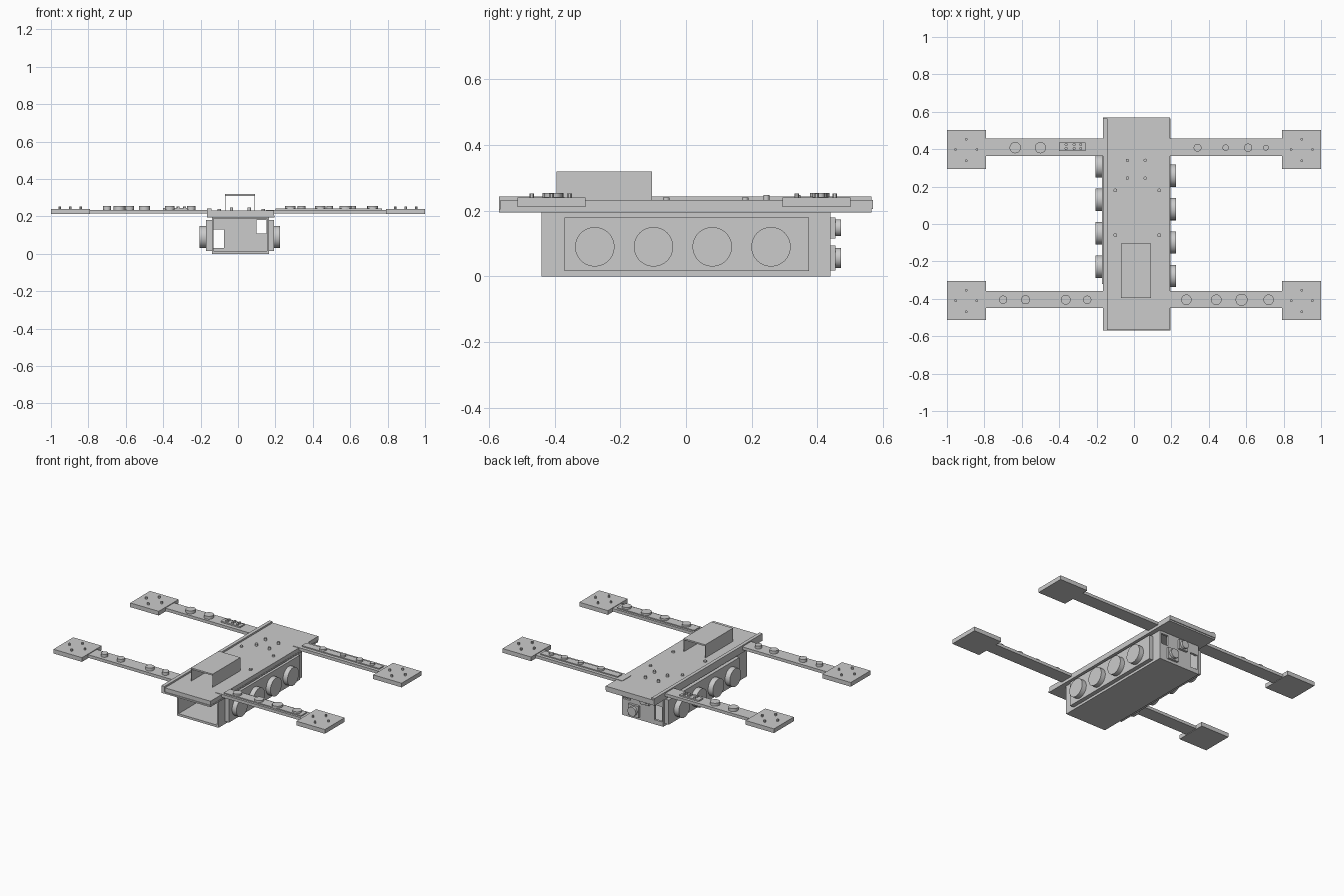
import bpy
from math import pi

cube = bpy.data.objects.get("Cube")
if cube:
    bpy.data.objects.remove(cube, do_unlink=True)

grey = bpy.data.materials.new("plain grey")
grey.use_nodes = True
COLOUR = (0.6, 0.6, 0.6, 1)
grey.diffuse_color = COLOUR
grey.node_tree.nodes["Principled BSDF"].inputs["Base Color"].default_value = COLOUR


def box(name, x, y, z):
    """Box from (low, high) ranges on each axis."""
    bpy.ops.mesh.primitive_cube_add(size=1, location=[sum(r) / 2 for r in (x, y, z)])
    ob = bpy.context.object
    ob.name = name
    ob.scale = [r[1] - r[0] for r in (x, y, z)]
    bpy.ops.object.transform_apply(location=False, rotation=False, scale=True)
    ob.data.materials.append(grey)
    return ob


def disc(name, centre, radius, depth, axis="z", sides=32):
    """Smooth-sided cylinder centred at a point, along one axis."""
    turn = {"x": (0, pi / 2, 0), "y": (pi / 2, 0, 0), "z": (0, 0, 0)}[axis]
    bpy.ops.mesh.primitive_cylinder_add(vertices=sides, radius=radius, depth=depth,
                                        location=centre, rotation=turn)
    ob = bpy.context.object
    ob.name = name
    ob.data.materials.append(grey)
    bpy.ops.object.shade_smooth_by_angle()
    return ob


def cut(target, cutter):
    cutter.hide_render = True
    mod = target.modifiers.new("cut", "BOOLEAN")
    mod.operation = "DIFFERENCE"
    mod.solver = "EXACT"
    mod.object = cutter
    bpy.context.view_layer.objects.active = target
    bpy.ops.object.modifier_apply(modifier=mod.name)
    bpy.data.objects.remove(cutter, do_unlink=True)


# Hollow lower hull: open front, two windows in the back wall
hull = box("lower_hull", (-0.14, 0.165), (-0.44, 0.44), (0, 0.2))
cut(hull, box("hull_cavity", (-0.13, 0.155), (-0.5, 0.425), (0.015, 0.19)))
cut(hull, box("low_window", (-0.13, -0.075), (0.4, 0.5), (0.03, 0.13)))
cut(hull, box("high_window", (0.1, 0.153), (0.4, 0.5), (0.11, 0.18)))

# Side panels with their row of round drums
for side, x0, x1, x2, shift in (("left", 0.165, 0.193, 0.225, 0),
                                ("right", -0.14, -0.17, -0.205, 0.05)):
    box(side + "_panel", sorted((x0, x1)),
        (-0.37 + shift, 0.375 + shift), (0.016, 0.18))
    for i in range(4):
        y = -0.278 + 0.179 * i + shift
        disc(f"{side}_drum_{i + 1}", ((x0 + x2) / 2, y, 0.09), 0.06, abs(x2 - x0), "x", 48)

# Back fittings: square plate with a round knob
for name, x, z, half in (("low", 0.07, 0.056, 0.038), ("high", -0.01, 0.148, 0.032)):
    box(name + "_back_plate", (x - half, x + half), (0.435, 0.455), (z - half, z + half))
    disc(name + "_back_knob", (x, 0.46, z), half * 0.8, 0.024, "y")

# Deck with thin underplate and raised lip
box("deck_underplate", (-0.165, 0.195), (-0.57, 0.565), (0.195, 0.205))
box("deck", (-0.165, 0.193), (-0.565, 0.57), (0.205, 0.232))
box("deck_lip", (-0.165, -0.142), (-0.57, 0.565), (0.205, 0.243))
for x in (-0.035, 0.06):
    for y in (0.245, 0.34):
        disc("deck_pin", (x, y, 0.238), 0.009, 0.02, sides=16)
for x in (-0.1, 0.135):
    for y in (-0.06, 0.18):
        disc("deck_bolt", (x, y, 0.235), 0.01, 0.012, sides=16)

# Hood: roof and two thin side walls, open at both ends
box("hood_roof", (-0.07, 0.09), (-0.395, -0.103), (0.31, 0.32))
for x in (-0.07, 0.087):
    box("hood_wall", (x, x + 0.003), (-0.395, -0.103), (0.23, 0.315))

# Four arms with end pads and pins
for end, yc in (("rear", 0.41), ("front", -0.403)):
    for side, s in (("left", 1), ("right", -1)):
        pad_y = yc - 0.012 if end == "rear" else yc - 0.007
        box(f"{end}_{side}_arm", sorted((0.15 * s, 0.8 * s)),
            (yc - 0.046, yc + 0.046), (0.215, 0.235))
        box(f"{end}_{side}_pad", sorted((0.79 * s, s)),
            (pad_y - 0.104, pad_y + 0.104), (0.212, 0.24))
        for dx, dy in ((0, 0.055), (0, -0.06), (0.057, 0), (-0.057, 0)):
            disc("pad_pin", (0.897 * s + dx, pad_y + dy, 0.245), 0.007, 0.016, sides=12)
    # Raised strip on the left arms
    half = 0.024 if end == "rear" else 0.032
    box(end + "_left_strip", (0.2, 0.77), (yc - half, yc + half), (0.225, 0.242))

# Round buttons along the arms, as (x, radius)
BUTTONS = {
    0.408: ((-0.635, 0.03), (-0.5, 0.03), (0.34, 0.021),
            (0.49, 0.017), (0.61, 0.022), (0.705, 0.015)),
    -0.405: ((-0.7, 0.022), (-0.58, 0.024), (-0.365, 0.026), (-0.25, 0.022),
             (0.28, 0.028), (0.44, 0.028), (0.575, 0.032), (0.72, 0.028)),
}
for y, row in BUTTONS.items():
    for x, radius in row:
        disc("arm_button", (x, y, 0.243), radius, 0.023)

# Small keypad on the rear right arm
box("keypad", (-0.4, -0.258), (0.39, 0.436), (0.23, 0.244))
for x in (-0.363, -0.32, -0.285):
    for y in (0.403, 0.425):
        disc("keypad_pin", (x, y, 0.247), 0.008, 0.014, sides=12)
